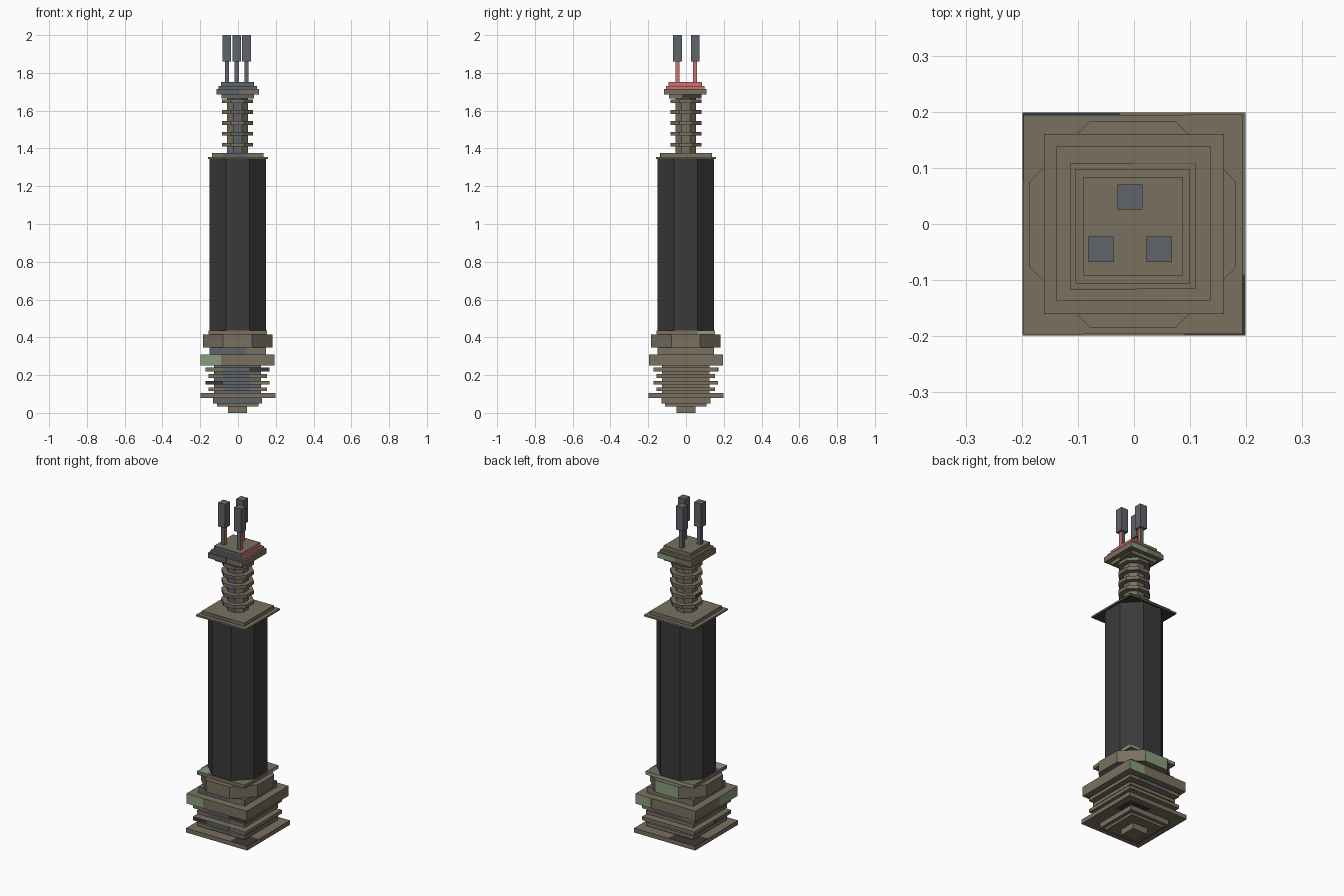
import bpy, bmesh, math
from mathutils import Vector

cube = bpy.data.objects.get("Cube")
if cube:
    bpy.data.objects.remove(cube, do_unlink=True)


def material(name, rgb):
    m = bpy.data.materials.new(name)
    m.use_nodes = True
    m.diffuse_color = (*rgb, 1)
    m.node_tree.nodes["Principled BSDF"].inputs["Base Color"].default_value = (*rgb, 1)
    return m


BROWN = material("brown metal", (.19, .163, .117))
GREY = material("blue grey metal", (.115, .127, .141))
DARK = material("dark sleeve", (.042, .042, .042))
GREEN = material("faded green", (.25, .34, .20))
RED = material("faded red", (.62, .17, .17))

DIRS = {"front": Vector((0, -1, 0)), "back": Vector((0, 1, 0)),
        "left": Vector((1, 0, 0)), "right": Vector((-1, 0, 0)),
        "top": Vector((0, 0, 1)), "bottom": Vector((0, 0, -1))}


def prism(name, sides, half, z0, z1, mat=BROWN, centre=(-.002, -.001), **faces):
    """Upright prism; half is the distance from axis to flat side."""
    bm = bmesh.new()
    r = half / math.cos(math.pi / sides)
    ring = []
    for i in range(sides):
        a = (i + .5) * 2 * math.pi / sides
        ring.append(bm.verts.new((centre[0] + r * math.cos(a), centre[1] + r * math.sin(a), z0)))
    base = bm.faces.new(ring)
    new = bmesh.ops.extrude_face_region(bm, geom=[base])["geom"]
    bmesh.ops.translate(bm, verts=[v for v in new if isinstance(v, bmesh.types.BMVert)],
                        vec=(0, 0, z1 - z0))
    bmesh.ops.recalc_face_normals(bm, faces=bm.faces)
    me = bpy.data.meshes.new(name)
    me.materials.append(mat)
    bm.normal_update()
    for side, m in faces.items():
        me.materials.append(m)
        for f in bm.faces:
            if f.normal.dot(DIRS[side]) > .95:
                f.material_index = len(me.materials) - 1
    bm.to_mesh(me)
    bm.free()
    ob = bpy.data.objects.new(name, me)
    bpy.context.collection.objects.link(ob)
    return ob


def patch(name, side, dist, u, v, mat):
    """Thin painted plate; u and v are spans along the two axes of the face."""
    n = DIRS[side]
    axis = max(range(3), key=lambda i: abs(n[i]))
    spans = [u, v]
    spans.insert(axis, (dist - .001, dist + .001))
    ob = prism(name, 4, .5, -.5, .5, mat, (0, 0))
    ob.scale = [b - a for a, b in spans]
    ob.location = [(a + b) / 2 for a, b in spans]


# Stepped foot and wide flange
prism("foot_tip", 4, .05, 0, .035)
prism("foot_step", 4, .11, .035, .05)
prism("foot_block", 4, .13, .05, .08, front=GREY)
prism("bottom_flange", 4, .199, .08, .105, centre=(0, 0))
patch("flange_paint", "top", .105, (-.198, -.025), (.08, .198), DARK)
patch("flange_paint", "top", .105, (.09, .198), (-.198, -.09), DARK)
patch("flange_paint", "bottom", .08, (.02, .16), (.05, .16), DARK)

# Cooling fins around a square core
prism("fin_core", 4, .125, .105, .25, front=GREY)
for i in range(4):
    z = .115 + .035 * i
    half = (.155, .17)[i % 2]
    prism("cooling_fin", 4, half, z, z + .02)
    patch("fin_paint", "front", -half - .001, (-.08, .06), (z, z + .02), GREY)
patch("fin_paint", "front", -.172, (-.17, -.08), (.15, .17), DARK)
patch("fin_paint", "front", -.172, (.06, .165), (.22, .24), DARK)
patch("fin_paint", "right", -.172, (-.17, -.02), (.15, .17), GREY)
patch("fin_paint", "back", .170, (-.1, .1), (.22, .24), GREY)

# Collar with painted corners
prism("collar", 4, .195, .25, .308)
patch("collar_paint", "front", -.196, (-.196, -.09), (.25, .308), GREEN)
patch("collar_paint", "right", -.197, (-.195, -.03), (.25, .308), GREEN)
patch("collar_paint", "back", .194, (.09, .193), (.25, .308), GREEN)
prism("collar_neck", 4, .15, .308, .345)
patch("collar_neck_paint", "front", -.151, (-.15, .045), (.308, .345), GREY)
prism("octagon_nut", 8, .184, .345, .415, back=GREEN)

# Sleeve between its two square plates
prism("lower_plate", 4, .155, .415, .435, back=GREEN)
patch("lower_plate_paint", "left", .153, (.06, .154), (.415, .435), GREEN)
patch("lower_plate_paint", "top", .435, (-.156, -.09), (-.155, -.09), GREEN)
prism("sleeve", 8, .15, .435, 1.345, DARK)
prism("upper_plate", 4, .16, 1.345, 1.355, bottom=DARK, centre=(0, 0))
prism("upper_step", 4, .137, 1.355, 1.375, centre=(-.001, .001))
patch("upper_step_paint", "front", -.136, (-.08, .05), (1.355, 1.375), GREY)

# Ribbed neck
prism("neck", 8, .055, 1.375, 1.665, front=GREY)
for i in range(5):
    z = 1.41 + .0575 * i
    faces = {"front": GREY} if i % 2 else {"back": GREY}
    if i == 1:
        faces["right"] = DARK
    prism("neck_ring", 8, .082, z, z + .02, **faces)

# Stepped cap
TOP = (-.002, -.004)
prism("cap_base", 4, .086, 1.665, 1.685, centre=TOP, front=GREY)
patch("cap_base_paint", "left", .084, (-.02, .082), (1.665, 1.685), DARK)
prism("cap_wide", 4, .112, 1.685, 1.715, centre=TOP)
patch("cap_wide_paint", "front", -.116, (-.114, .005), (1.685, 1.715), GREY)
patch("cap_wide_paint", "back", .108, (0, .11), (1.685, 1.715), GREEN)
prism("cap_middle", 4, .102, 1.715, 1.73, centre=TOP, front=GREY, left=RED)
prism("cap_top", 4, .088, 1.73, 1.753, centre=TOP, front=GREY, left=RED)

# Three contact pins
for x, y in ((-.007, .048), (-.059, -.045), (.045, -.045)):
    prism("pin_stem", 4, .011, 1.753, 1.86, GREY, (x, y), left=RED)
    prism("pin_head", 4, .0225, 1.86, 2, GREY, (x, y))
